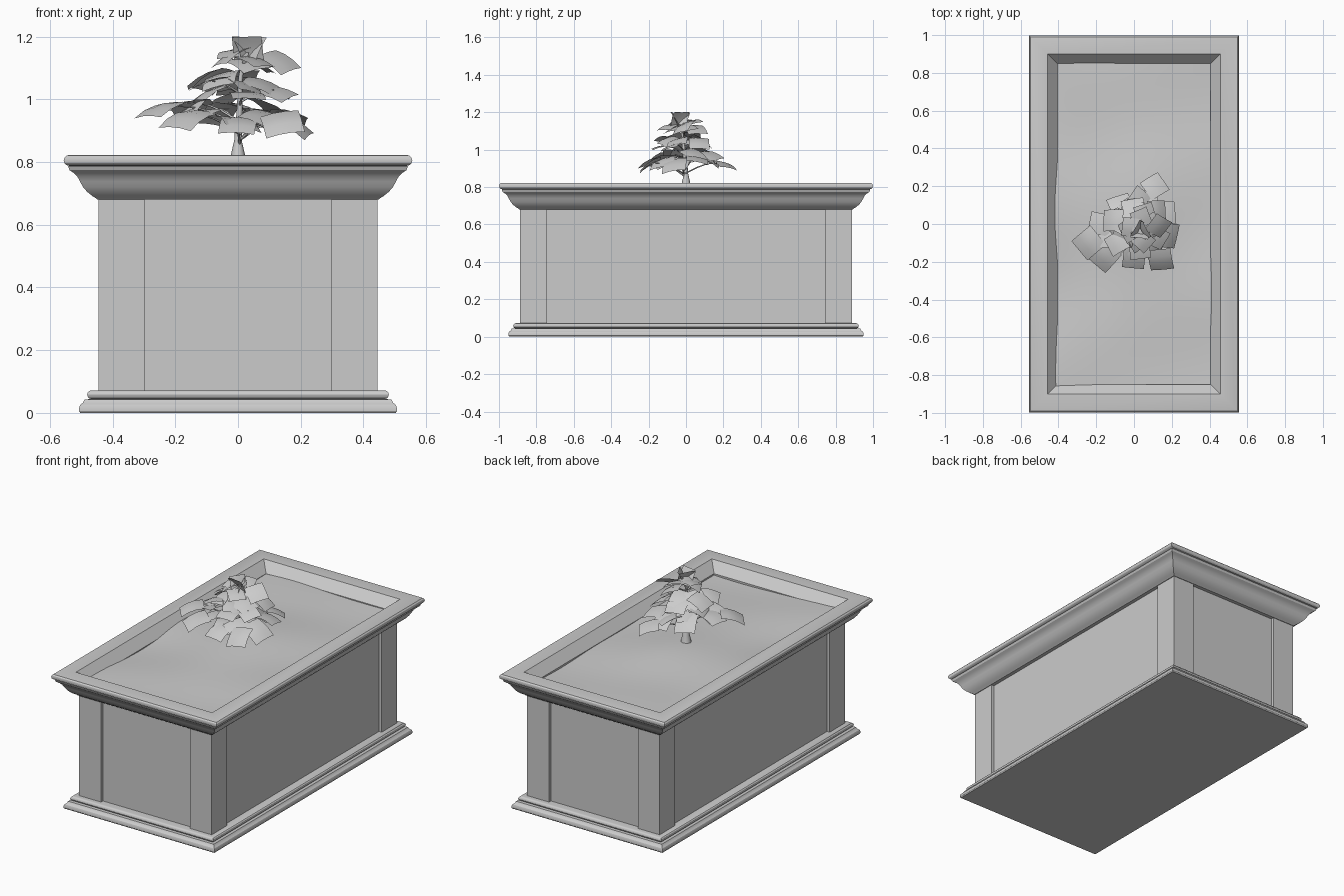
import bpy, bmesh, math, random
from mathutils import Matrix, Vector

if "Cube" in bpy.data.objects:
    bpy.data.objects.remove(bpy.data.objects["Cube"])

random.seed(4)
HX, HY = 0.445, 0.888          # half size of the planter body


def finish(bm, name, angle=30, normals=True):
    if normals:
        bmesh.ops.recalc_face_normals(bm, faces=bm.faces)
    me = bpy.data.meshes.new(name)
    bm.to_mesh(me)
    bm.free()
    ob = bpy.data.objects.new(name, me)
    bpy.context.collection.objects.link(ob)
    bpy.ops.object.select_all(action='DESELECT')
    ob.select_set(True)
    bpy.context.view_layer.objects.active = ob
    bpy.ops.object.shade_smooth_by_angle(angle=math.radians(angle))
    return ob


def moulding(name, profile, cap_bottom=False, closed=False):
    """Sweep (offset, z) points round the rectangular body with mitred corners."""
    bm = bmesh.new()
    rings = [[bm.verts.new((sx * (HX + o), sy * (HY + o), z))
              for sx, sy in ((-1, -1), (1, -1), (1, 1), (-1, 1))] for o, z in profile]
    pairs = list(zip(rings, rings[1:])) + ([(rings[-1], rings[0])] if closed else [])
    for a, b in pairs:
        for i in range(4):
            j = (i + 1) % 4
            bm.faces.new((a[i], a[j], b[j], b[i]))
    if cap_bottom:
        bm.faces.new(rings[0][::-1])
    return finish(bm, name)


def box(name, x0, x1, y0, y1, z0, z1):
    bm = bmesh.new()
    m = Matrix.Translation(((x0 + x1) / 2, (y0 + y1) / 2, (z0 + z1) / 2)) @ \
        Matrix.Diagonal((x1 - x0, y1 - y0, z1 - z0, 1))
    bmesh.ops.create_cube(bm, size=1, matrix=m)
    return finish(bm, name)


def bullnose(o, z0, z1, n=6):
    """Half-round edge, its outermost point at offset o."""
    r = (z1 - z0) / 2
    return [(o - r + r * math.cos(a), (z0 + z1) / 2 + r * math.sin(a))
            for a in (-math.pi / 2 + math.pi * i / n for i in range(n + 1))]


# base plinth: quarter-round foot with a half-round step
foot = [(0.058, 0.0), (0.062, 0.006), (0.062, 0.016), (0.058, 0.026), (0.050, 0.032), (0.044, 0.043)]
moulding("base_moulding", foot + bullnose(0.036, 0.044, 0.072) + [(-0.03, 0.072)], cap_bottom=True)

# body: recessed panels between four corner posts
R, W = 0.018, 0.146
box("body_panels", -HX + R, HX - R, -HY + R, HY - R, 0.05, 0.70)
for sx in (-1, 1):
    for sy in (-1, 1):
        xs, ys = sorted((sx * HX, sx * (HX - W))), sorted((sy * HY, sy * (HY - W)))
        box("corner_post", *xs, *ys, 0.05, 0.70)

# cornice: cyma curve, rounded lip, flat rim and sloping inner edge
cyma = [(-0.03, 0.68), (0.004, 0.68), (0.010, 0.686), (0.020, 0.692), (0.036, 0.705), (0.049, 0.720),
        (0.059, 0.738), (0.068, 0.755), (0.080, 0.766), (0.092, 0.774), (0.097, 0.786)]
moulding("cornice_rim", cyma + bullnose(0.111, 0.788, 0.823) +
         [(0.013, 0.823), (-0.039, 0.767), (-0.039, 0.70)], closed=True)


# soil: gently uneven surface, mounded round the tree
def soil_z(x, y):
    return (0.763 + 0.026 * math.exp(-(x * x / 0.06 + y * y / 0.16))
            + 0.012 * max(0, -x / 0.42) ** 2 * (0.5 + math.sin(5.5 * y - 2.4) * -0.9)
            + 0.005 * math.sin(7 * x + 4 * y) + 0.004 * math.sin(9 * y - 3 * x))


bm = bmesh.new()
bmesh.ops.create_grid(bm, x_segments=20, y_segments=40, size=1)
for v in bm.verts:
    x, y = v.co.x * 0.43, v.co.y * 0.872
    v.co = (x, y, soil_z(x, y))
finish(bm, "soil", 60)


# trunk and branches: tapered curve tubes
def tube(name, pts, radii, res=4):
    cu = bpy.data.curves.new(name, 'CURVE')
    cu.dimensions = '3D'
    cu.bevel_depth = 1.0
    cu.bevel_resolution = 2
    cu.resolution_u = res
    cu.use_fill_caps = True
    s = cu.splines.new('BEZIER')
    s.bezier_points.add(len(pts) - 1)
    for p, co, r in zip(s.bezier_points, pts, radii):
        p.co, p.radius = co, r
        p.handle_left_type = p.handle_right_type = 'AUTO'
    ob = bpy.data.objects.new(name, cu)
    bpy.context.collection.objects.link(ob)


tube("trunk", [(0, 0, 0.77), (0, 0, 0.82), (0, 0, 0.87), (0.006, -0.01, 0.98), (0.01, -0.02, 1.08), (0.03, -0.03, 1.15)],
     [0.034, 0.023, 0.012, 0.009, 0.007, 0.003])

# foliage: drooping bent leaf cards on three tiers of branches
leaves = bmesh.new()


def leaf(pos, yaw, pitch, roll, size, bend=2.8):
    m = Matrix.Translation(pos) @ Matrix.Rotation(yaw, 4, 'Z') @ \
        Matrix.Rotation(pitch, 4, 'Y') @ Matrix.Rotation(roll, 4, 'X')
    n, g = 3, []
    for i in range(n + 1):
        for j in range(n + 1):
            u, w = (i / n - 0.5) * size, (j / n - 0.5) * size
            g.append(leaves.verts.new(m @ Vector((u, w, 0.012 - bend * (u + size * 0.35) ** 2 - 1.5 * w * w))))
    for i in range(n):
        for j in range(n):
            k = i * (n + 1) + j
            leaves.faces.new((g[k], g[k + n + 1], g[k + n + 2], g[k + 1]))


lower = [(0.11, 0.20, 0.93), (0.16, 0.06, 0.95), (0.17, -0.06, 0.93), (0.14, -0.19, 0.93), (0.0, -0.18, 0.92),
         (-0.16, -0.17, 0.95), (-0.24, -0.10, 0.98), (-0.18, 0.0, 0.99), (-0.07, 0.10, 0.97), (0.03, 0.12, 0.97)]
middle = [(0.12, 0.07, 1.04), (0.12, -0.07, 1.03), (0.03, -0.13, 1.02), (-0.09, -0.10, 1.06),
          (-0.11, 0.02, 1.06), (0.0, 0.08, 1.05)]
upper = [(0.13, -0.01, 1.11), (0.06, 0.05, 1.12), (-0.02, -0.03, 1.13), (0.05, -0.09, 1.11)]
for tier, size, drop in ((lower, 0.125, 0.06), (middle, 0.115, 0.04), (upper, 0.105, 0.03)):
    for x, y, z in tier:
        yaw = math.atan2(y, x)
        tube("branch", [(0.005, -0.01, z - drop), (x * 0.5, y * 0.5, z - 0.01), (x * 0.95, y * 0.95, z)],
             [0.004, 0.003, 0.0015], 3)
        for f, dz in ((1.0, 0.0), (0.62, 0.015)):
            r = random.uniform
            leaf((x * f, y * f, z + dz + r(-0.012, 0.012)), yaw + r(-0.6, 0.6),
                 r(-0.05, 0.35), r(-0.25, 0.25), size * r(0.9, 1.08))

# upright leaves at the crown
for a in (0.4, 2.5, 4.5):
    leaf((0.035 + 0.018 * math.cos(a), -0.04 + 0.018 * math.sin(a), 1.155), a, -1.25, 0.1, 0.095, 2)
finish(leaves, "foliage", 60, normals=False)
